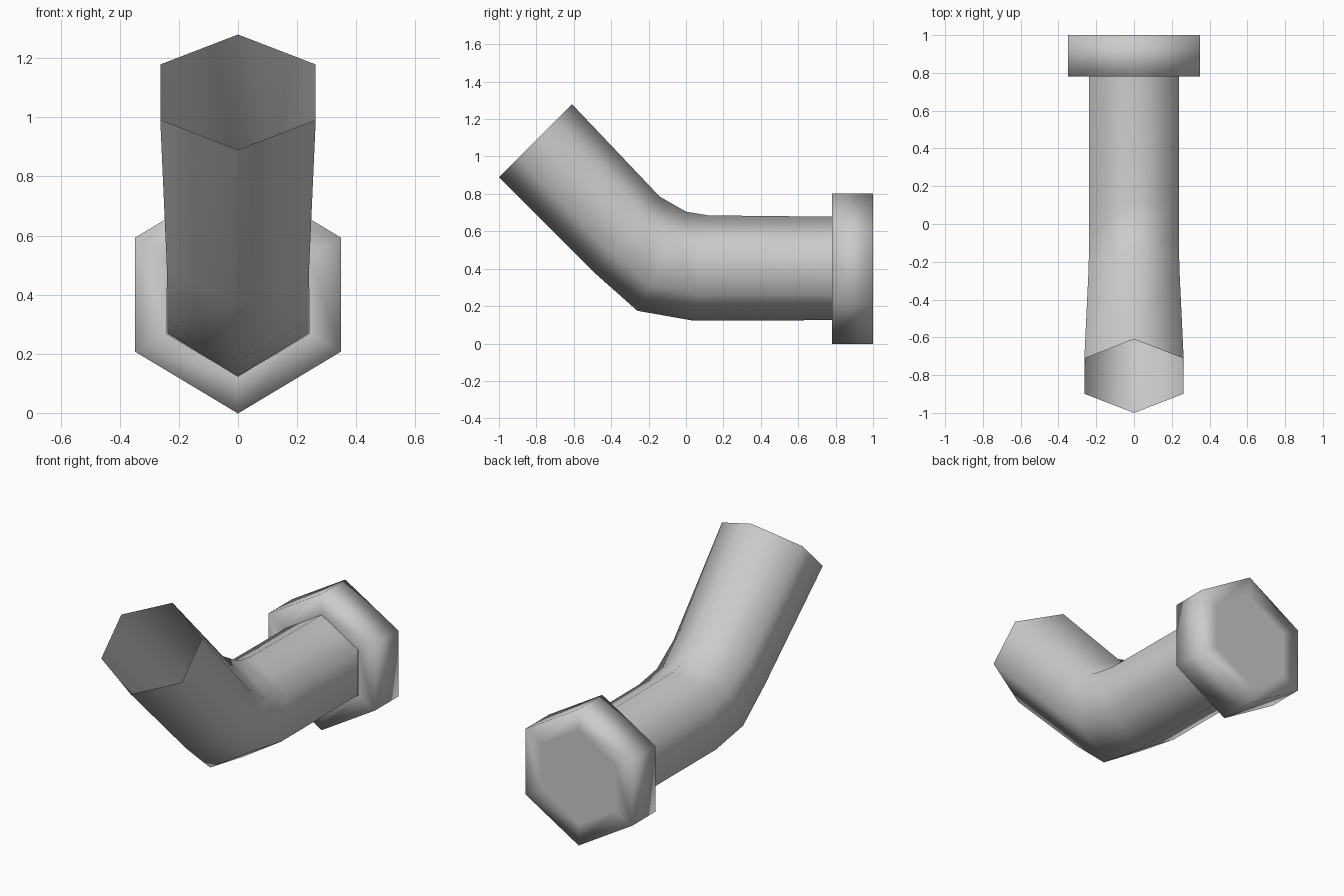
import bpy

if "Cube" in bpy.data.objects:
    bpy.data.objects.remove(bpy.data.objects["Cube"])

grey = bpy.data.materials.new("light_grey")
grey.diffuse_color = (0.6, 0.6, 0.6, 1)
grey.use_nodes = True
grey.node_tree.nodes["Principled BSDF"].inputs["Base Color"].default_value = grey.diffuse_color


def hex_ring(top, bottom, half_width):
    """Six points, starting at the top corner; top and bottom are (y, z)."""
    def mix(x, t):
        return (x, top[0] + (bottom[0] - top[0]) * t, top[1] + (bottom[1] - top[1]) * t)
    w = half_width
    return [mix(0, 0), mix(w, .26), mix(w, .74), mix(0, 1), mix(-w, .74), mix(-w, .26)]


def flat_ring(y, radius):
    return hex_ring((y, 0.4 + radius), (y, 0.4 - radius), radius * 0.866)


def loft(name, rings, cap_end=False):
    verts = [p for r in rings for p in r]
    faces = []
    for i in range(len(rings) - 1):
        a, b = i * 6, i * 6 + 6
        for j in range(6):
            k = (j + 1) % 6
            faces.append((a + j, a + k, b + k, b + j))
    if cap_end:
        n = len(verts)
        faces.append(tuple(range(n - 6, n)))
    mesh = bpy.data.meshes.new(name)
    mesh.from_pydata(verts, [], faces)
    mesh.materials.append(grey)
    for p in mesh.polygons:
        p.use_smooth = True
    obj = bpy.data.objects.new(name, mesh)
    bpy.context.collection.objects.link(obj)
    return obj


# bent six-sided pipe, open at its raised front end
loft("bent_pipe", [
    hex_ring((-0.61, 1.28), (-1.0, 0.89), 0.263),
    hex_ring((-0.14, 0.785), (-0.48, 0.37), 0.24),
    hex_ring((0.0, 0.705), (-0.26, 0.175), 0.238),
    hex_ring((0.12, 0.685), (0.04, 0.122), 0.238),
    hex_ring((0.78, 0.678), (0.78, 0.125), 0.238),
])

# hexagonal flange with a flat inset back
loft("flange", [
    flat_ring(0.78, 0.277),
    flat_ring(0.78, 0.402),
    flat_ring(1.0, 0.402),
    flat_ring(1.0, 0.277),
], cap_end=True)
